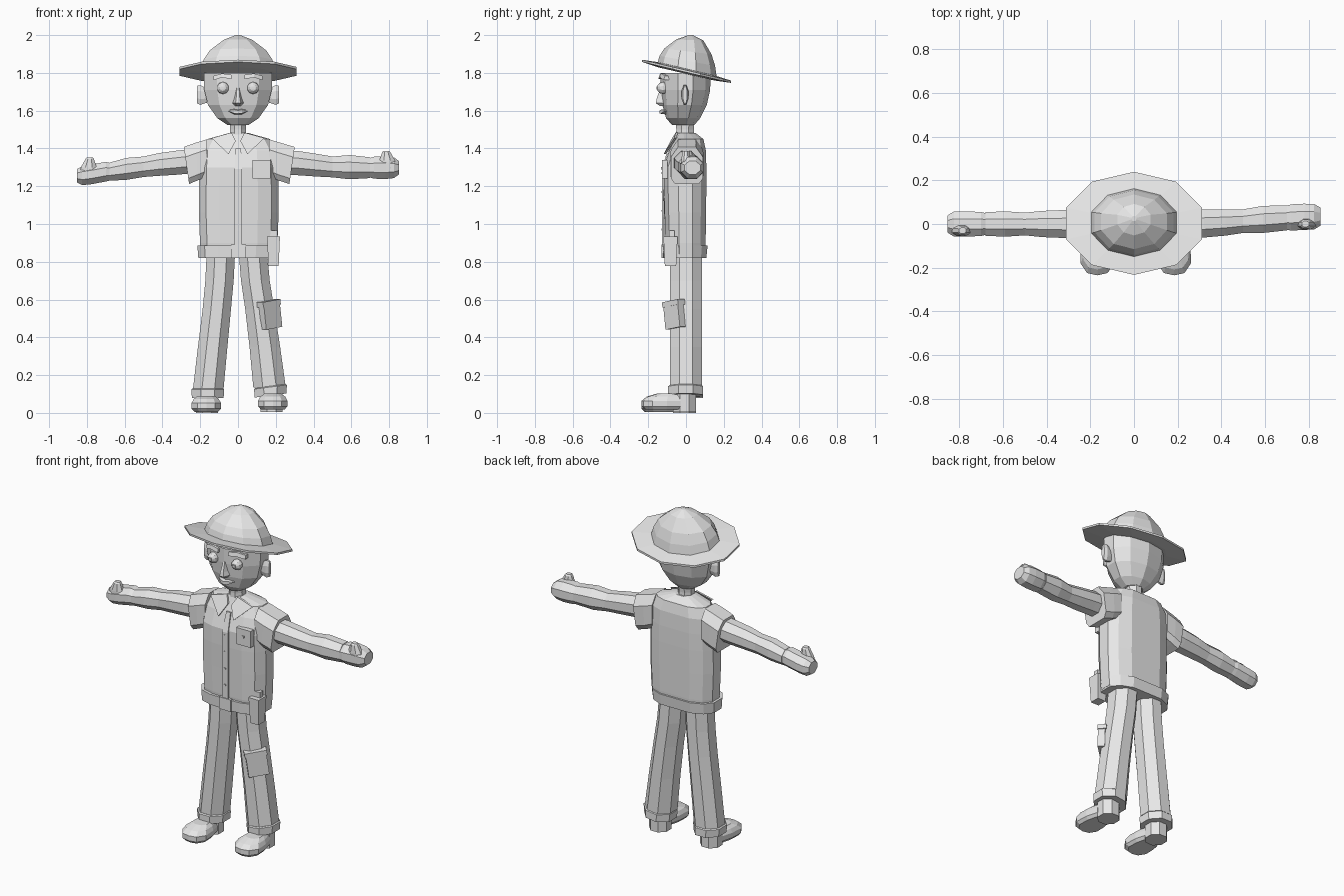
import bpy, bmesh, math
from mathutils import Matrix, Vector

grey = bpy.data.materials.new("plain grey")
grey.diffuse_color = (0.8, 0.8, 0.8, 1)


def finish(name, bm):
    bmesh.ops.recalc_face_normals(bm, faces=bm.faces)
    me = bpy.data.meshes.new(name)
    bm.to_mesh(me)
    bm.free()
    me.materials.append(grey)
    ob = bpy.data.objects.new(name, me)
    bpy.context.collection.objects.link(ob)
    return ob


def loft(name, rings):
    """Skin a list of equal-length rings and cap both ends."""
    bm = bmesh.new()
    vs = [[bm.verts.new(p) for p in r] for r in rings]
    n = len(vs[0])
    for a, b in zip(vs, vs[1:]):
        for i in range(n):
            j = (i + 1) % n
            bm.faces.new((a[i], a[j], b[j], b[i]))
    bm.faces.new(vs[0])
    bm.faces.new(vs[-1])
    return finish(name, bm)


def circle(n, turn=0.0):
    return [(math.cos(turn + 2 * math.pi * i / n), math.sin(turn + 2 * math.pi * i / n)) for i in range(n)]


def ring_z(shape, z, cx, cy, rx, ry, tilt_x=0.0, tilt_y=0.0):
    return [(cx + rx * u, cy + ry * v, z + tilt_x * rx * u + tilt_y * (cy + ry * v)) for u, v in shape]


def ring_x(shape, x, cy, cz, ry, rz, lean=0.0):
    return [(x + lean * v, cy + ry * u, cz + rz * v) for u, v in shape]


def box(name, loc, size, rot=None, taper=1.0):
    bm = bmesh.new()
    bmesh.ops.create_cube(bm, size=1)
    for v in bm.verts:
        k = taper if v.co.z < 0 else 1
        v.co = Vector((v.co.x * size[0] * k, v.co.y * size[1] * k, v.co.z * size[2]))
    bm.transform(Matrix.Translation(loc) @ (rot or Matrix()))
    return finish(name, bm)


def plate(name, pts, depth):
    """Thin flat panel: front outline pushed back along y."""
    return loft(name, [pts, [(x, y + depth, z) for x, y, z in pts]])


ten = circle(10, math.pi / 2)
k = 1 / math.cos(math.pi / 8)
octo = [(u * k, v * k) for u, v in circle(8, math.pi / 8)]

# Hat: tilted brim and domed crown
T = -0.235
loft("hat_brim", [ring_z(ten, 1.795, 0, 0.003, 0.20, 0.15, 0, T),
                  ring_z(ten, 1.803, 0, 0.003, 0.327, 0.236, 0, T),
                  ring_z(ten, 1.815, 0, 0.003, 0.327, 0.236, 0, T),
                  ring_z(ten, 1.822, 0, 0.003, 0.20, 0.15, 0, T)])
loft("hat_crown", [ring_z(ten, z, 0, y, rx, ry, 0, t) for z, y, rx, ry, t in (
    (1.80, 0.005, 0.213, 0.16, T), (1.865, 0.007, 0.19, 0.147, -0.18),
    (1.915, 0.01, 0.158, 0.125, -0.12), (1.975, 0.02, 0.08, 0.072, -0.04),
    (2.0, 0.025, 0.012, 0.012, 0))])

# Head and neck
loft("head", [ring_z(ten, z, 0, (f + b) / 2, rx, (b - f) / 2) for z, rx, f, b in (
    (1.525, 0.06, -0.075, 0.045), (1.56, 0.115, -0.105, 0.075),
    (1.63, 0.167, -0.125, 0.11), (1.71, 0.188, -0.133, 0.128),
    (1.80, 0.19, -0.135, 0.13))])
loft("neck", [ring_z(octo, z, 0, -0.005, r, r * 1.1) for z, r in ((1.44, 0.045), (1.50, 0.042), (1.55, 0.045))])

# Face
for s, side in ((-1, "right"), (1, "left")):
    bm = bmesh.new()
    bmesh.ops.create_uvsphere(bm, u_segments=10, v_segments=6, radius=0.032)
    bm.transform(Matrix.Translation((s * 0.08, -0.122, 1.72)) @ Matrix.Rotation(math.pi / 2, 4, 'X'))
    finish(side + "_eye", bm)
    box(side + "_pupil", (s * 0.08, -0.153, 1.72), (0.018, 0.008, 0.018))
    loft(side + "_eyebrow", [[(s * x, y - 0.018, z), (s * x, y + 0.02, z),
                             (s * x, y + 0.02, z + 0.022), (s * x, y - 0.012, z + 0.022)]
                            for x, y, z in ((0.035, -0.128, 1.768), (0.085, -0.12, 1.775), (0.13, -0.10, 1.762))])
    loft(side + "_ear", [[(s * x, -0.005 + ry * u, z0 + rz * v) for u, v in octo]
                        for x, ry, z0, rz in ((0.165, 0.014, 1.68, 0.038), (0.20, 0.018, 1.683, 0.052),
                                              (0.218, 0.011, 1.685, 0.046))])
loft("nose", [[(-w, -0.11, z), (w, -0.11, z), (w * 0.4, y, z), (-w * 0.4, y, z)]
              for z, w, y in ((1.625, 0.02, -0.138), (1.64, 0.033, -0.16), (1.665, 0.024, -0.155),
                              (1.72, 0.014, -0.135))])
loft("lips", [[(x, -0.10, z - h), (x, y, z - h * 0.6), (x, y, z + h * 0.6), (x, -0.10, z + h)]
              for x, y, z, h in ((-0.05, -0.112, 1.6, 0.004), (-0.02, -0.135, 1.595, 0.016),
                                 (0, -0.14, 1.593, 0.014), (0.02, -0.135, 1.595, 0.016), (0.05, -0.112, 1.6, 0.004))])

# Shirt body
half = [(0, -1), (0.48, -0.97), (0.82, -0.78), (1, -0.3), (1, 0.35), (0.82, 0.75), (0.48, 1), (0, 1)]
body = half + [(-u, v) for u, v in half[-2:0:-1]]


def body_ring(z, w, f, b, cx=0.004):
    return ring_z(body, z, cx, (f + b) / 2, w, (b - f) / 2)


loft("shirt", [body_ring(*r) for r in (
    (0.83, 0.198, -0.105, 0.10), (0.90, 0.205, -0.112, 0.104), (1.06, 0.211, -0.116, 0.106),
    (1.20, 0.210, -0.12, 0.108), (1.30, 0.208, -0.12, 0.108), (1.39, 0.20, -0.09, 0.105),
    (1.45, 0.165, -0.062, 0.092), (1.482, 0.05, -0.05, 0.05))])
loft("belt", [body_ring(z, w, f, b, -0.005) for z, w, f, b in (
    (0.82, 0.205, -0.122, 0.108), (0.885, 0.21, -0.125, 0.114))])
box("belt_buckle", (0.003, -0.122, 0.855), (0.078, 0.018, 0.072))

# Shirt front details
plate("shirt_placket", [(-0.018, -0.126, 0.885), (0.022, -0.126, 0.885),
                        (0.022, -0.128, 1.29), (-0.018, -0.128, 1.29)], 0.009)
plate("upper_placket", [(-0.018, -0.128, 1.29), (0.022, -0.128, 1.29),
                        (0.016, -0.095, 1.40), (-0.012, -0.095, 1.40)], 0.009)
for i in range(4):
    box("shirt_button", (0.002, -0.128, 0.97 + i * 0.1), (0.01, 0.006, 0.01))
box("chest_pocket", (0.125, -0.112, 1.29), (0.095, 0.03, 0.10))
box("pocket_button", (0.125, -0.129, 1.295), (0.012, 0.006, 0.012))
for s in (-1, 1):
    plate("collar_flap", [(s * x, y, z) for x, y, z in (
        (0.14, -0.062, 1.455), (0.05, -0.118, 1.37), (0.012, -0.082, 1.44), (0.035, -0.055, 1.484))], 0.012)

# Sleeves: wide, slanted short cuffs
for s, x1, side in ((-1, 0.285, "right"), (1, 0.298, "left")):
    sq = [(-0.55, 1), (0.55, 1), (1, 0.45), (1, -0.7), (0.75, -1), (-0.75, -1), (-1, -0.7), (-1, 0.45)]
    loft(side + "_sleeve", [ring_x(sq, s * x, 0.005, z, ry, rz, s * l) for x, z, ry, rz, l in (
        (0.165, 1.35, 0.085, 0.098, 0.0), (0.22, 1.33, 0.087, 0.10, 0.005), (x1 - 0.012, 1.31, 0.085, 0.098, 0.014))])

# Arms, wrists and hands
arms = {
    "right": (-1, [(0.22, 0.0, 1.335, 0.064, 0.064), (0.32, 0.0, 1.325, 0.064, 0.064),
                   (0.42, 0.0, 1.315, 0.06, 0.06), (0.50, 0.0, 1.303, 0.052, 0.054),
                   (0.59, 0.0, 1.292, 0.058, 0.058), (0.68, 0.0, 1.277, 0.054, 0.048)],
              [(0.67, 0.0, 1.276, 0.047, 0.044), (0.70, 0.0, 1.277, 0.055, 0.052),
               (0.78, 0.0, 1.262, 0.058, 0.052), (0.825, 0.0, 1.256, 0.057, 0.05), (0.853, 0.0, 1.255, 0.04, 0.035)],
              (-0.79, -0.03, 1.30)),
    "left": (1, [(0.22, 0.0, 1.328, 0.064, 0.064), (0.32, 0.002, 1.322, 0.064, 0.064),
                 (0.42, 0.007, 1.311, 0.06, 0.06), (0.50, 0.013, 1.302, 0.054, 0.055),
                 (0.59, 0.021, 1.301, 0.062, 0.064), (0.70, 0.028, 1.298, 0.057, 0.055)],
             [(0.68, 0.028, 1.298, 0.05, 0.046), (0.72, 0.03, 1.298, 0.06, 0.058),
              (0.78, 0.033, 1.298, 0.06, 0.06), (0.825, 0.033, 1.298, 0.058, 0.055), (0.853, 0.034, 1.298, 0.042, 0.035)],
             (0.79, 0.0, 1.335)),
}
for side, (s, arm, hand, thumb) in arms.items():
    for part, rows in (("_arm", arm), ("_hand", hand)):
        loft(side + part, [ring_x(octo, s * x, y, z, ry, rz) for x, y, z, ry, rz in rows])
    tx, ty, tz = thumb
    loft(side + "_thumb", [ring_z(octo, tz + dz, tx + s * dx, ty, rx, ry) for dz, dx, rx, ry in (
        (-0.04, 0, 0.045, 0.026), (0.0, 0, 0.042, 0.025), (0.045, -0.005, 0.022, 0.02), (0.052, -0.005, 0.016, 0.014))])

# Trousers, cuffs, ankles and shoes
legs = (
    ("right", -1, [(0.86, -0.09, 0.075), (0.70, -0.098, 0.075), (0.55, -0.112, 0.075),
                   (0.35, -0.134, 0.078), (0.13, -0.157, 0.081)], -0.16, -0.168, 0.0, 0.0),
    ("left", 1, [(0.86, 0.078, 0.075), (0.70, 0.092, 0.076), (0.55, 0.115, 0.077),
                 (0.35, 0.142, 0.081), (0.135, 0.167, 0.086)], 0.172, 0.184, 0.012, 0.13),
)
shoe = [(0, -1), (0.6, -0.9), (1, -0.45), (0.95, 0.3), (0.7, 1), (-0.7, 1), (-0.95, 0.3), (-1, -0.45), (-0.6, -0.9)]
for side, s, rows, cuff_x, shoe_x, lift, tilt in legs:
    loft(side + "_trouser_leg", [ring_z(octo, z, x, 0.0, rx, 0.085) for z, x, rx in rows])
    loft(side + "_trouser_cuff", [ring_z(octo, z + lift, cuff_x, -0.002, rx, ry, tilt) for z, rx, ry in (
        (0.08, 0.084, 0.092), (0.125, 0.087, 0.092), (0.13, 0.080, 0.085))])
    loft(side + "_ankle", [ring_z(octo, z, cuff_x + s * 0.005, -0.008, 0.058, 0.06)
                           for z in (lift * 0.5, 0.15)])
    loft(side + "_shoe", [ring_z(shoe, z + lift, shoe_x, y, rx, ry) for z, y, rx, ry in (
        (0.005, -0.13, 0.062, 0.088), (0.022, -0.132, 0.077, 0.103), (0.052, -0.132, 0.078, 0.103),
        (0.074, -0.122, 0.066, 0.086), (0.09, -0.10, 0.045, 0.055))])

# Thigh pocket with flap, and belt holster
turn = Matrix.Rotation(math.radians(42), 4, 'Z') @ Matrix.Rotation(math.radians(8), 4, 'Y').inverted()
box("thigh_pocket", (0.172, -0.062, 0.515), (0.115, 0.04, 0.135), turn)
box("thigh_pocket_flap", (0.163, -0.066, 0.58), (0.125, 0.05, 0.028), turn)
box("holster", (0.188, -0.082, 0.855), (0.068, 0.075, 0.155), None, 0.8)
box("holster_handle", (0.19, -0.075, 0.945), (0.04, 0.03, 0.04))
